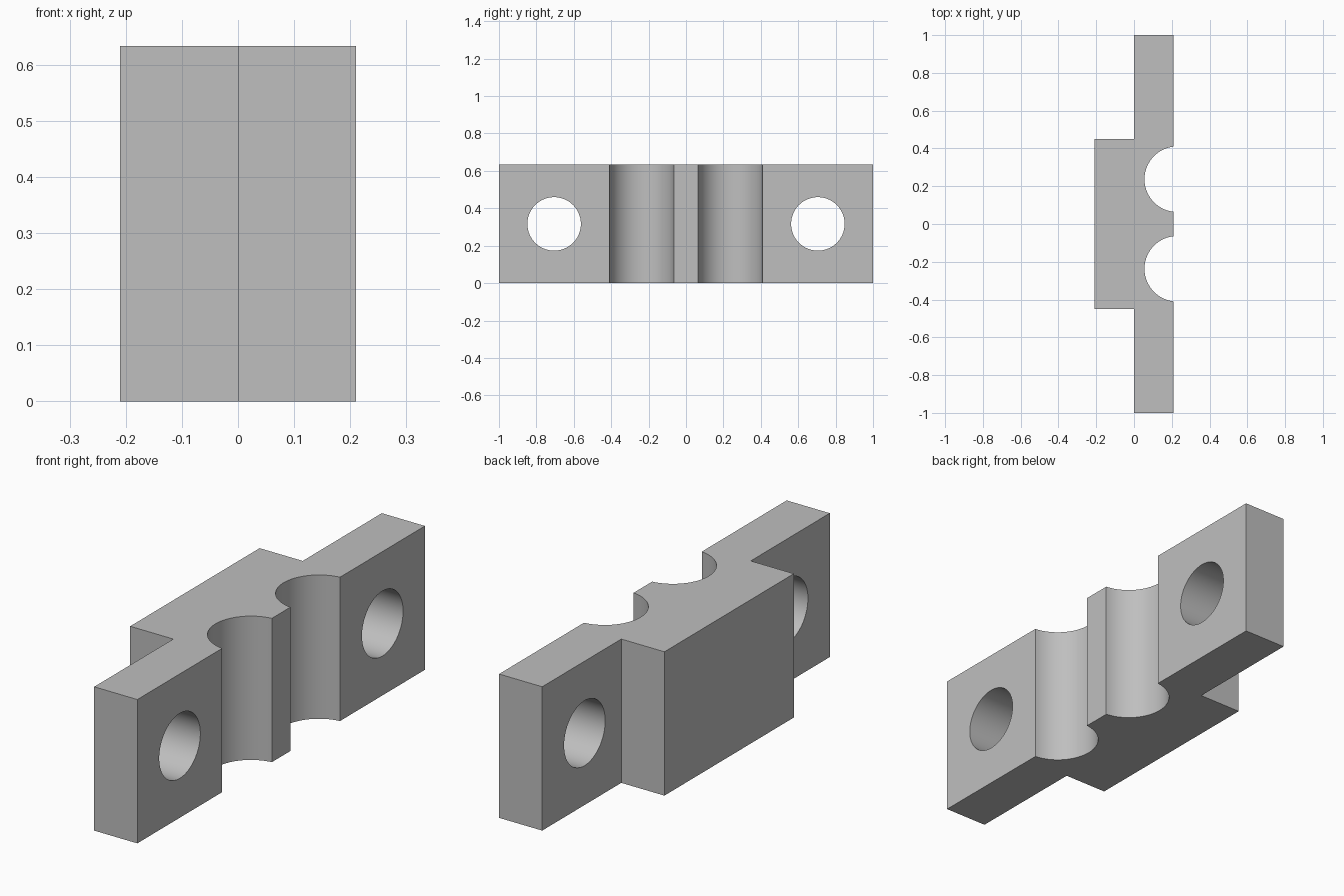
import bpy, bmesh, math

if "Cube" in bpy.data.objects:
    bpy.data.objects.remove(bpy.data.objects["Cube"], do_unlink=True)

HEIGHT = 0.633
FRONT, STEP, BACK = 0.21, 0.0, -0.21
BLOCK_Y = 0.45
GROOVE_X, GROOVE_Y, GROOVE_R = 0.229, 0.237, 0.1735
HOLE_Y, HOLE_R = 0.705, 0.143

grey = bpy.data.materials.new("plain grey")
grey.use_nodes = True
colour = (0.52, 0.52, 0.52, 1)
grey.diffuse_color = colour
grey.node_tree.nodes["Principled BSDF"].inputs["Base Color"].default_value = colour


def groove(centre_y, steps=40):
    """Arc cut into the front face, running towards +y."""
    half = math.acos((GROOVE_X - FRONT) / GROOVE_R)
    angles = [half * (2 * i / steps - 1) for i in range(steps + 1)]
    return [(GROOVE_X - GROOVE_R * math.cos(a), centre_y + GROOVE_R * math.sin(a))
            for a in angles]


# Clamp body: stepped outline with two round grooves, extruded upwards
outline = [(FRONT, -1), *groove(-GROOVE_Y), *groove(GROOVE_Y), (FRONT, 1),
           (STEP, 1), (STEP, BLOCK_Y), (BACK, BLOCK_Y),
           (BACK, -BLOCK_Y), (STEP, -BLOCK_Y), (STEP, -1)]
bm = bmesh.new()
base = bm.faces.new([bm.verts.new((x, y, 0)) for x, y in outline])
top = bmesh.ops.extrude_face_region(bm, geom=[base])["geom"]
bmesh.ops.translate(bm, vec=(0, 0, HEIGHT),
                    verts=[v for v in top if isinstance(v, bmesh.types.BMVert)])
bmesh.ops.recalc_face_normals(bm, faces=bm.faces)
mesh = bpy.data.meshes.new("clamp_body")
bm.to_mesh(mesh)
bm.free()
mesh.materials.append(grey)
body = bpy.data.objects.new("clamp_body", mesh)
bpy.context.collection.objects.link(body)

# Bolt holes through both flanges
for side, name in ((-1, "front"), (1, "back")):
    bpy.ops.mesh.primitive_cylinder_add(
        vertices=80, radius=HOLE_R, depth=1,
        location=(0, side * HOLE_Y, HEIGHT / 2), rotation=(0, math.pi / 2, 0))
    cutter = bpy.context.object
    cutter.name = f"{name}_bolt_hole_cutter"
    cutter.data.materials.append(grey)
    cut = body.modifiers.new(f"{name}_bolt_hole", 'BOOLEAN')
    cut.operation, cut.solver, cut.object = 'DIFFERENCE', 'EXACT', cutter
    bpy.ops.object.select_all(action='DESELECT')
    body.select_set(True)
    bpy.context.view_layer.objects.active = body
    bpy.ops.object.modifier_apply(modifier=cut.name)
    bpy.data.objects.remove(cutter, do_unlink=True)

# Smooth grooves and holes, crisp edges elsewhere
bpy.ops.object.shade_smooth_by_angle(angle=math.radians(30))
